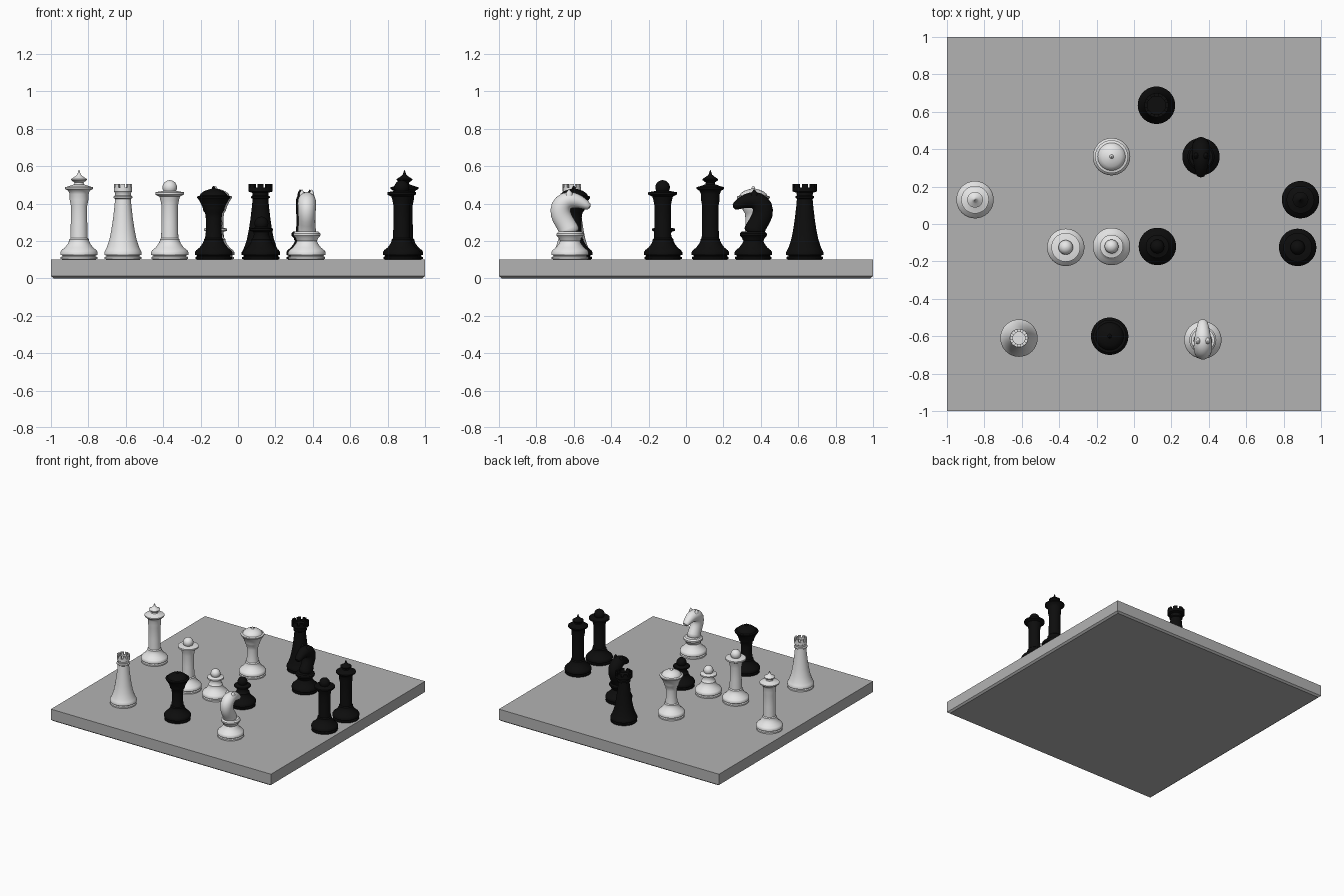
import bpy, bmesh, math
from mathutils import Vector

if "Cube" in bpy.data.objects:
    bpy.data.objects.remove(bpy.data.objects["Cube"])

def material(name, v):
    m = bpy.data.materials.new(name)
    m.diffuse_color = (v, v, v, 1)
    m.use_nodes = True
    m.node_tree.nodes["Principled BSDF"].inputs["Base Color"].default_value = m.diffuse_color
    return m

WHITE = material("ivory white", 0.8)
BLACK = material("ebony black", 0.004)
GREY = material("board grey", 0.45)
TOP = 0.1      # board surface height
SIDES = 40

def finish(bm, name, mat, loc=(0, 0, 0), angle=35):
    bmesh.ops.recalc_face_normals(bm, faces=bm.faces)
    me = bpy.data.meshes.new(name)
    bm.to_mesh(me)
    bm.free()
    ob = bpy.data.objects.new(name, me)
    ob.location = loc
    me.materials.append(mat)
    bpy.context.collection.objects.link(ob)
    bpy.ops.object.select_all(action='DESELECT')
    ob.select_set(True)
    bpy.context.view_layer.objects.active = ob
    bpy.ops.object.shade_smooth_by_angle(angle=math.radians(angle))
    return ob

def skin(bm, rings):
    for a, b in zip(rings, rings[1:]):
        n = len(a)
        for i in range(n):
            bm.faces.new((a[i], a[(i + 1) % n], b[(i + 1) % n], b[i]))
    bm.faces.new(rings[0])
    bm.faces.new(rings[-1])

def lathe(bm, profile):
    rings = []
    for r, z in profile:
        rings.append([bm.verts.new((max(r, 0.0008) * math.cos(2 * math.pi * i / SIDES),
                                    max(r, 0.0008) * math.sin(2 * math.pi * i / SIDES), z))
                      for i in range(SIDES)])
    skin(bm, rings)

def ball(r, zc, start):
    # profile points of a sphere, from a start angle up to the pole
    return [(r * math.cos(math.radians(a)), zc + r * math.sin(math.radians(a)))
            for a in range(start, 91, 15)]

# shared foot: rim, groove, drum, then sweep up to the stem
FOOT = [(0.085, .1), (0.098, .104), (0.098, .114), (0.088, .118), (0.088, .122),
        (0.1, .126), (0.1, .14), (0.094, .15)]
STEM = FOOT + [(0.075, .165), (0.06, .185), (0.053, .2), (0.053, .208), (0.046, .215)]
COLUMN = STEM + [(0.044, .3), (0.044, .39), (0.05, .42)]

def turned(name, profile, mat, x, y):
    bm = bmesh.new()
    lathe(bm, profile)
    return finish(bm, name, mat, (x, y, 0))

KING = COLUMN + [(0.05, .45), (0.058, .468), (0.074, .478), (0.074, .487), (0.05, .494),
                 (0.026, .503), (0.024, .512), (0.042, .525), (0.042, .531),
                 (0.02, .545), (0.009, .555), (0.007, .562), (0, .58)]
QUEEN = COLUMN + [(0.055, .437), (0.077, .448), (0.077, .46), (0.045, .466)] + ball(0.039, .486, -30)
BISHOP = STEM + [(0.042, .25), (0.042, .32), (0.046, .35), (0.056, .362), (0.058, .375),
                 (0.066, .395), (0.08, .42), (0.088, .43), (0.088, .438), (0.074, .442),
                 (0.07, .452), (0.052, .466), (0.028, .475), (0.011, .479), (0.008, .487), (0, .495)]
PAWN = STEM + [(0.04, .235), (0.042, .248), (0.062, .255), (0.062, .266), (0.036, .271)] + ball(0.037, .293, -30)

def rook(name, mat, x, y, r):
    # tapering tower with a crenellated crown
    bm = bmesh.new()
    lathe(bm, FOOT + [(0.085, .17), (0.072, .21), (0.062, .26), (0.053, .32), (0.045, .39),
                      (0.042, .425), (0.05, .43), (0.05, .438), (0.042, .443),
                      (0.044, .458), (r, .464), (r, .485), (r - .016, .485), (r - .016, .475)])
    teeth = 8
    for k in range(teeth):
        sec = []
        for rr, s in ((r - .016, -1), (r, -1), (r, 0), (r, 1), (r - .016, 1)):
            a = 2 * math.pi * k / teeth + s * 0.25
            sec.append((rr * math.cos(a), rr * math.sin(a)))
        skin(bm, [[bm.verts.new((px, py, z)) for px, py in sec] for z in (.484, .505)])
    finish(bm, name, mat, (x, y, 0))

def knight(name, mat, x, y, facing):
    # round pedestal
    turned(name + "_pedestal", STEM[:-2] + [(0.057, .205), (0.06, .215), (0.072, .228),
                                            (0.072, .24), (0.062, .25), (0, .252)], mat, x, y)
    # curved neck and head: forward, height, in-plane half depth, half width
    path = [(0.0, .235, .062, .055), (-.008, .265, .054, .048), (-.03, .30, .052, .045),
            (-.052, .34, .057, .047), (-.052, .385, .06, .05), (-.022, .418, .052, .05),
            (.02, .42, .043, .044), (.055, .408, .034, .036), (.085, .392, .026, .03),
            (.108, .378, .016, .02)]
    bm = bmesh.new()
    rings = []
    for i, (u, z, d, w) in enumerate(path):
        a, b = path[max(i - 1, 0)], path[min(i + 1, len(path) - 1)]
        t = Vector((b[0] - a[0], b[1] - a[1])).normalized()
        ring = []
        for k in range(20):
            c, s = math.cos(k * math.pi / 10), math.sin(k * math.pi / 10)
            ring.append(bm.verts.new((w * s, facing * (u - t.y * d * c), z + t.x * d * c)))
        rings.append(ring)
    skin(bm, rings)
    head = finish(bm, name + "_head", mat, (x, y, 0), 60)
    sub = head.modifiers.new("smooth", 'SUBSURF')
    sub.levels = sub.render_levels = 1
    # pair of ears
    bm = bmesh.new()
    for side in (-1, 1):
        n = 8
        skin(bm, [[bm.verts.new((side * .026 + r * math.cos(2 * math.pi * i / n),
                                 facing * (-.005 + 1.4 * r * math.sin(2 * math.pi * i / n)), z))
                   for i in range(n)] for r, z in ((.014, .44), (.012, .458), (.002, .474))])
    finish(bm, name + "_ears", mat, (x, y, 0), 60)

# board slab with a slim lip around its middle
bm = bmesh.new()
h = [(.985, 0), (1, .012), (1, TOP)]
skin(bm, [[bm.verts.new((sx * r, sy * r, z)) for sx, sy in ((-1, -1), (1, -1), (1, 1), (-1, 1))]
          for r, z in h])
finish(bm, "board", GREY, angle=20)

# turned pieces
turned("white_king", KING, WHITE, -.85, .13)
turned("black_king", KING, BLACK, .89, .13)
turned("white_queen", QUEEN, WHITE, -.365, -.125)
turned("black_queen", QUEEN, BLACK, .875, -.125)
turned("white_bishop", BISHOP, WHITE, -.12, .36)
turned("black_bishop", BISHOP, BLACK, -.13, -.6)
turned("white_pawn", PAWN, WHITE, -.12, -.12)
turned("black_pawn", PAWN, BLACK, .125, -.12)
rook("white_rook", WHITE, -.615, -.61, .049)
rook("black_rook", BLACK, .12, .635, .065)
knight("white_knight", WHITE, .368, -.62, 1)
knight("black_knight", BLACK, .358, .36, -1)
